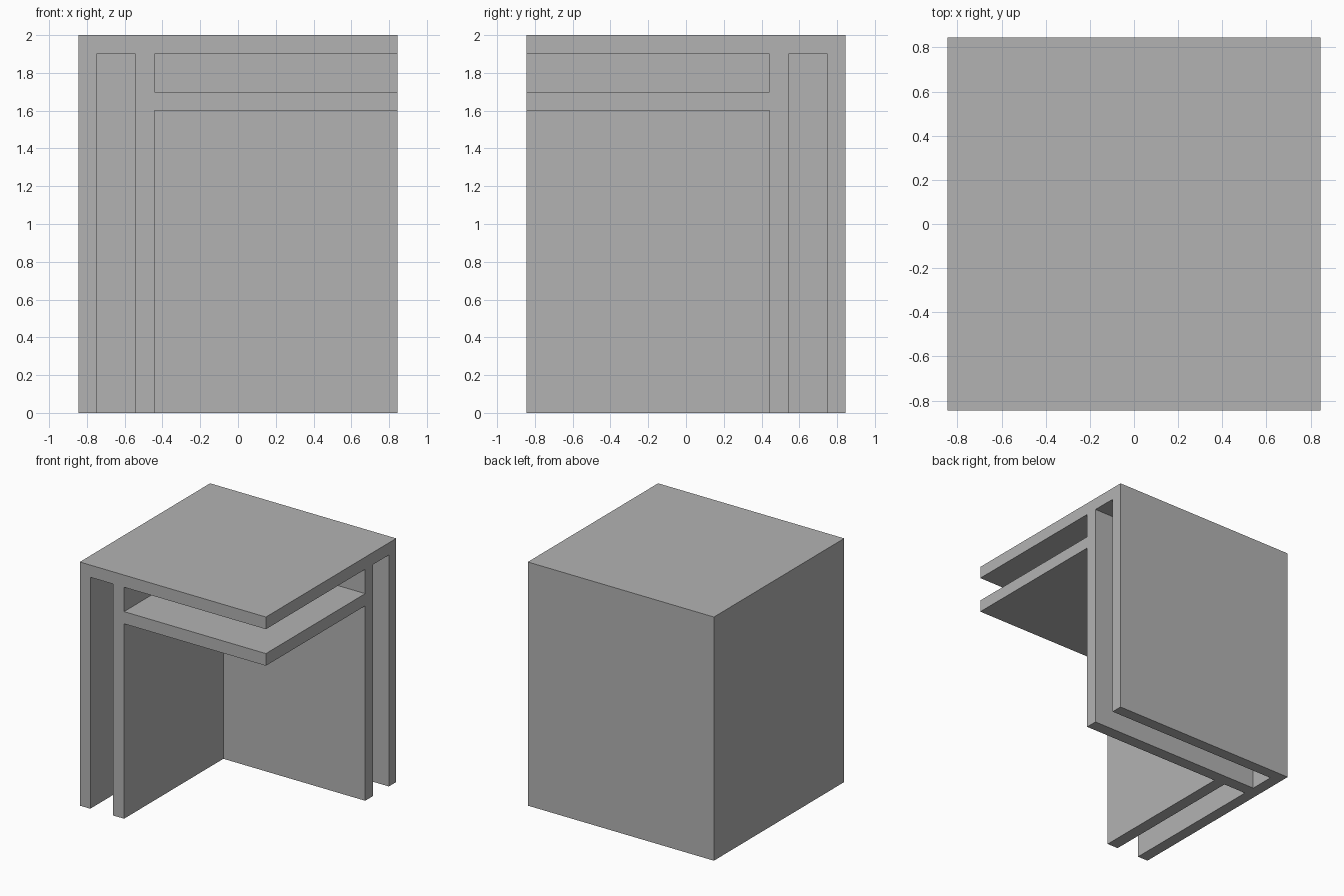
import bpy
import bmesh

default = bpy.data.objects.get("Cube")
if default:
    bpy.data.objects.remove(default, do_unlink=True)

grey = bpy.data.materials.new("plain_grey")
grey.use_nodes = True
grey.diffuse_color = (0.45, 0.45, 0.45, 1)
grey.node_tree.nodes["Principled BSDF"].inputs["Base Color"].default_value = (0.45, 0.45, 0.45, 1)


def box(name, low, high):
    """Axis-aligned box between two corners."""
    bm = bmesh.new()
    bmesh.ops.create_cube(bm, size=1)
    for v in bm.verts:
        v.co = [lo if c < 0 else hi for c, lo, hi in zip(v.co, low, high)]
    mesh = bpy.data.meshes.new(name)
    bm.to_mesh(mesh)
    bm.free()
    mesh.materials.append(grey)
    obj = bpy.data.objects.new(name, mesh)
    bpy.context.collection.objects.link(obj)
    return obj


half, height, out = 0.845, 2.0, 1.0      # half width, height, cutter overshoot
wall, inner = 0.75, 0.443                # inner face of outer wall, inner face of inner wall
mid = 0.543                              # outer face of inner wall
under_top, shelf_top, shelf_low = 1.9, 1.7, 1.6

stand = box("double_walled_stand", (-half, -half, 0), (half, half, height))

# Openings: two wall channels, the slot above the shelf, and the space below it
openings = {
    "back_channel": ((-wall, mid, -out), (out, wall, under_top)),
    "side_channel": ((-wall, -out, -out), (-mid, inner, under_top)),
    "shelf_slot": ((-inner, -out, shelf_top), (out, inner, under_top)),
    "lower_space": ((-inner, -out, -out), (out, inner, shelf_low)),
}
cutters = []
for name, (low, high) in openings.items():
    cutter = box(name + "_cutter", low, high)
    cutter.hide_render = True
    cutters.append(cutter)
    cut = stand.modifiers.new(name, "BOOLEAN")
    cut.operation = "DIFFERENCE"
    cut.solver = "EXACT"
    cut.object = cutter

# Bake the cuts and drop the cutters
bpy.context.view_layer.update()
graph = bpy.context.evaluated_depsgraph_get()
result = bpy.data.meshes.new_from_object(stand.evaluated_get(graph))
stand.modifiers.clear()
stand.data = result
result.name = "double_walled_stand"
for cutter in cutters:
    bpy.data.objects.remove(cutter, do_unlink=True)
